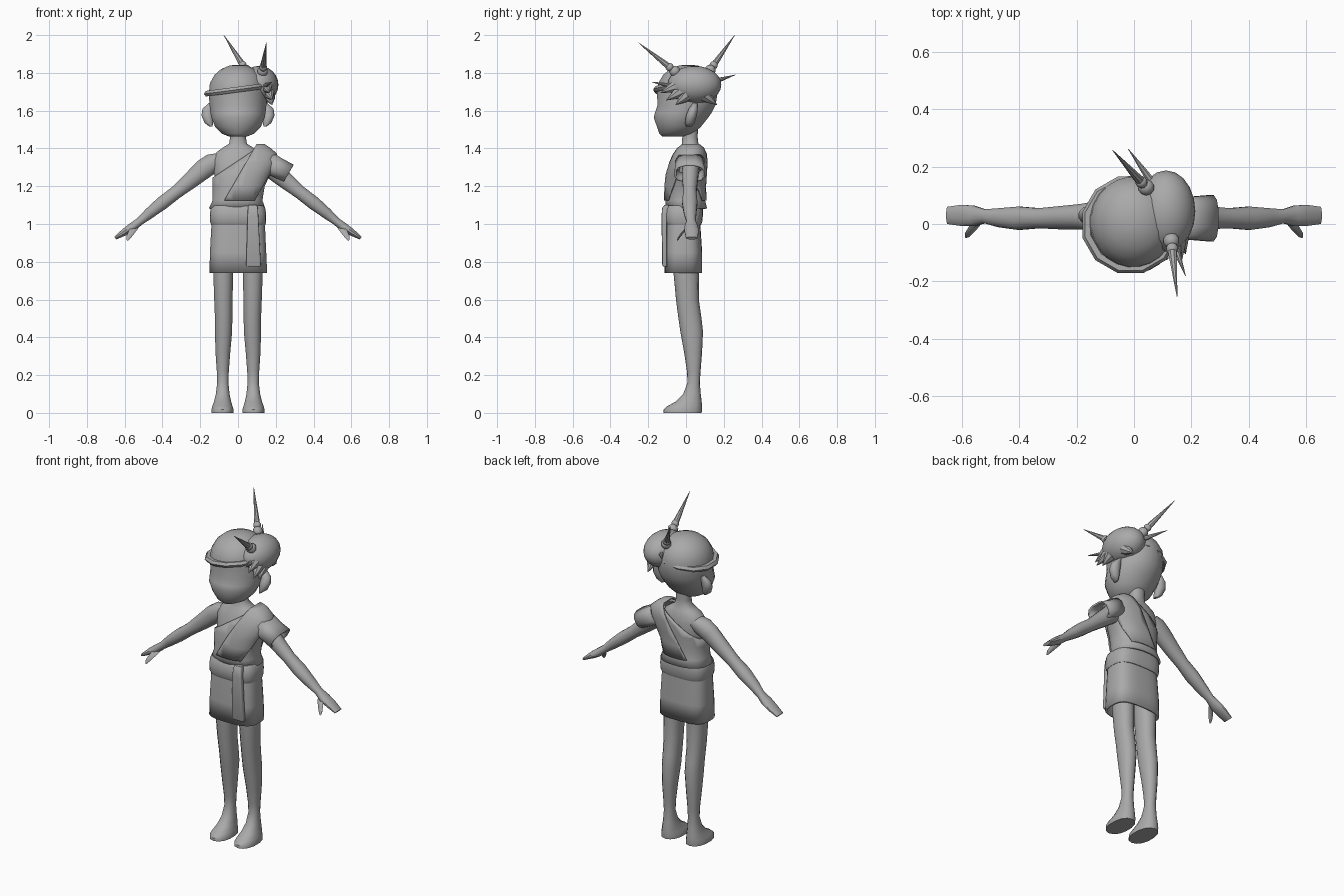
import bpy, bmesh, math
from mathutils import Vector

grey = bpy.data.materials.new("plain_grey")
grey.diffuse_color = (0.4, 0.4, 0.4, 1)


def finish(name, bm, angle=40, thick=0, subdiv=0):
    bmesh.ops.recalc_face_normals(bm, faces=bm.faces)
    me = bpy.data.meshes.new(name)
    bm.to_mesh(me)
    bm.free()
    me.materials.append(grey)
    ob = bpy.data.objects.new(name, me)
    bpy.context.collection.objects.link(ob)
    if thick:
        m = ob.modifiers.new("thickness", 'SOLIDIFY')
        m.thickness, m.offset = thick, -1
    if subdiv:
        m = ob.modifiers.new("smooth", 'SUBSURF')
        m.levels = m.render_levels = subdiv
    bpy.ops.object.select_all(action='DESELECT')
    ob.select_set(True)
    bpy.context.view_layer.objects.active = ob
    bpy.ops.object.shade_smooth_by_angle(angle=math.radians(angle))
    return ob


def loft(rings, n=16, power=1.0, u=(1, 0, 0), v=(0, 1, 0), caps=True):
    """Skin rings of (centre, u radius, v radius); power < 1 squares the section."""
    bm = bmesh.new()
    u, v, loops = Vector(u), Vector(v), []
    for c, ru, rv in rings:
        loop = []
        for i in range(n):
            a = 2 * math.pi * (i + 0.5) / n
            cs, sn = math.cos(a), math.sin(a)
            cs, sn = (math.copysign(abs(t) ** power, t) for t in (cs, sn))
            loop.append(bm.verts.new(Vector(c) + u * cs * ru + v * sn * rv))
        loops.append(loop)
    for a, b in zip(loops, loops[1:]):
        for i in range(n):
            j = (i + 1) % n
            bm.faces.new((a[i], a[j], b[j], b[i]))
    if caps:
        bm.faces.new(loops[0])
        bm.faces.new(loops[-1])
    return bm


def boxes(rows):
    """Rows of (z, x min, x max, y min, y max) to level rings."""
    return [(((a + b) / 2, (c + d) / 2, z), (b - a) / 2, (d - c) / 2)
            for z, a, b, c, d in rows]


def cut(bm, point, normal):
    """Discard everything on the normal side of a plane."""
    bmesh.ops.bisect_plane(bm, geom=bm.verts[:] + bm.edges[:] + bm.faces[:],
                           plane_co=point, plane_no=normal, clear_outer=True)


def spike(name, base, tip, r, n=8):
    """Tapering shaft from base to tip."""
    base, tip = Vector(base), Vector(tip)
    d = (tip - base).normalized()
    u = d.orthogonal().normalized()
    finish(name, loft([(base, r, r), (base.lerp(tip, .3), r * .8, r * .8),
                       (tip, .001, .001)], n, 1, u, d.cross(u)))


def ball(name, centre, radii, seg=16, rings=10):
    bm = bmesh.new()
    bmesh.ops.create_uvsphere(bm, u_segments=seg, v_segments=rings, radius=1)
    bmesh.ops.scale(bm, vec=radii, verts=bm.verts)
    bmesh.ops.translate(bm, vec=centre, verts=bm.verts)
    return finish(name, bm, 60)


# Legs, feet, arms, hands and ears on both sides
leg = [(0, .022, .142, -.118, .083), (.018, .022, .142, -.118, .085),
       (.035, .028, .137, -.1, .085), (.06, .035, .128, -.055, .083),
       (.1, .044, .118, -.015, .078), (.16, .05, .111, .008, .073),
       (.22, .048, .113, .005, .077), (.32, .04, .12, -.01, .085),
       (.43, .03, .123, -.03, .09), (.5, .029, .123, -.04, .082),
       (.6, .028, .127, -.053, .068), (.74, .024, .132, -.066, .068),
       (.88, .015, .134, -.075, .07)]
arm = [(.09, .03, 1.345, .04, .05), (.13, .028, 1.325, .055, .052),
       (.18, .025, 1.292, .055, .046), (.25, .022, 1.232, .046, .042),
       (.33, .02, 1.166, .036, .036), (.4, .02, 1.112, .037, .042),
       (.47, .022, 1.056, .03, .034), (.52, .027, 1.014, .022, .025),
       (.56, .028, .983, .024, .037), (.6, .03, .957, .02, .038),
       (.65, .03, .925, .009, .031)]
for side, s in (("left", 1), ("right", -1)):
    rows = [(z, min(a * s, b * s), max(a * s, b * s), c, d) for z, a, b, c, d in leg]
    finish(side + "_leg", loft(boxes(rows), 14, .9))
    finish(side + "_arm", loft([((x * s, y, z), ru, rv) for x, y, z, ru, rv in arm],
                               12, .95, (.64 * s, 0, .77)))
    thumb = [((.545 * s, .01, .985), .018, .02), ((.565 * s, -.018, .955), .016, .016),
             ((.58 * s, -.036, .93), .012, .013), ((.585 * s, -.044, .915), .005, .006)]
    finish(side + "_thumb", loft(thumb, 8, 1, (.9 * s, 0, .4), (0, .8, .6)))
    ear = [(1.515, .135, .15, .0, .03), (1.535, .13, .178, -.005, .045),
           (1.575, .13, .195, 0, .058), (1.61, .13, .19, .015, .062),
           (1.64, .135, .155, .035, .062)]
    rows = [(z, min(a * s, b * s), max(a * s, b * s), c, d) for z, a, b, c, d in ear]
    finish(side + "_ear", loft(boxes(rows), 10), 50)

# Body and neck
body = [(1.0, -.12, .12, -.08, .07), (1.1, -.12, .12, -.085, .08),
        (1.2, -.124, .124, -.088, .088), (1.28, -.128, .128, -.08, .095),
        (1.34, -.135, .135, -.062, .093), (1.38, -.115, .115, -.045, .085),
        (1.405, -.08, .08, -.03, .075), (1.425, -.048, .048, -.022, .066),
        (1.46, -.042, .042, -.02, .062), (1.53, -.045, .045, -.02, .065)]
finish("body", loft(boxes(body), 20, .9), 60)

# Head with a blunt jaw and round crown
head = [(1.462, -.045, .045, -.125, -.01), (1.478, -.085, .085, -.142, .04),
        (1.515, -.122, .122, -.155, .08), (1.565, -.143, .143, -.172, .12),
        (1.59, -.147, .147, -.165, .138), (1.63, -.152, .152, -.152, .158),
        (1.69, -.156, .152, -.155, .168), (1.745, -.15, .146, -.148, .165),
        (1.79, -.125, .125, -.122, .142), (1.82, -.09, .09, -.085, .11),
        (1.838, -.048, .05, -.04, .065), (1.843, -.015, .015, -.008, .03)]
finish("head", loft(boxes(head), 24), 60)

# Tilted headband
bm = bmesh.new()
n, m = 12, 6
ring = []
for i in range(n):
    a = 2 * math.pi * (i + .5) / n
    row = []
    for j in range(m):
        b = 2 * math.pi * j / m
        k = .154 + .02 * math.cos(b)
        x = -.012 + k * math.cos(a)
        row.append(bm.verts.new((x, -.003 + k * math.sin(a),
                                 1.712 + .13 * x + .017 * math.sin(b))))
    ring.append(row)
for i in range(n):
    for j in range(m):
        p, q = ring[i], ring[(i + 1) % n]
        bm.faces.new((p[j], q[j], q[(j + 1) % m], p[(j + 1) % m]))
finish("headband", bm, 35)

# Swept side hair with pointed locks
ball("side_hair", (.112, .045, 1.737), (.102, .142, .1), 20, 12)
for i, (b, t) in enumerate([((.15, -.05, 1.73), (.165, -.135, 1.695)),
                            ((.16, -.03, 1.7), (.18, -.105, 1.655)),
                            ((.165, 0, 1.68), (.18, -.055, 1.63)),
                            ((.15, .1, 1.68), (.14, .165, 1.63))]):
    spike(f"hair_lock_{i}", b, t, .034)

# Hair pins with beads
pins = [((.045, .125, 1.81), (-.075, .258, 2.0), .019, True),
        ((.06, .15, 1.755), (-.02, .262, 1.79), .014, False),
        ((.13, -.055, 1.805), (.15, -.252, 1.96), .019, True),
        ((.14, -.07, 1.73), (.18, -.182, 1.752), .014, False)]
for i, (b, t, r, beads) in enumerate(pins):
    spike(f"hair_pin_{i}", b, t, r)
    if beads:
        for j, f in enumerate((.02, .16)):
            c = Vector(b).lerp(Vector(t), f)
            ball(f"pin_bead_{i}_{j}", c, [.029 - .007 * j] * 3, 10, 7)

# One-shouldered tunic: clipped along a diagonal
tunic = [(1.083, -.155, .145, -.108, .112), (1.125, -.135, .13, -.108, .102),
         (1.2, -.135, .142, -.106, .1), (1.26, -.138, .17, -.1, .104),
         (1.32, -.14, .205, -.08, .108), (1.365, -.13, .2, -.06, .104),
         (1.395, -.04, .165, -.038, .09), (1.415, .06, .135, -.01, .065)]
bm = loft(boxes(tunic), 28, .85, caps=False)
bmesh.ops.holes_fill(bm, edges=[e for e in bm.edges if e.is_boundary
                                and e.verts[0].co.z > 1.4])
cut(bm, (-.135, 0, 1.245), (-.6, 0, .9))
finish("tunic", bm, 50, .012)

# Raised drape over the shoulder, between two diagonals
drape = [(z, a - .007, b + .007, c - .009, d + .007) for z, a, b, c, d in tunic[1:]]
drape = [(z + (.008 if z > 1.3 else 0), *r) for z, *r in drape]
bm = loft(boxes(drape), 28, .85, caps=False)
bmesh.ops.holes_fill(bm, edges=[e for e in bm.edges if e.is_boundary
                                and e.verts[0].co.z > 1.4])
cut(bm, (.085, 0, 1.4), (-.87, 0, .5))
cut(bm, (.215, 0, 1.345), (.87, 0, -.5))
finish("shoulder_drape", bm, 50, .008)

# Flared short sleeve
finish("sleeve", loft([((.16, .022, 1.325), .06, .078), ((.21, .02, 1.297), .056, .078),
                       ((.268, .02, 1.268), .055, .083)], 12, .75,
                      (.5, 0, .87), caps=False), 40, .01)

# Wrapped skirt, open at the hem
skirt = [(.74, -.152, .155, -.115, .086), (.85, -.149, .15, -.113, .086),
         (1.0, -.141, .143, -.105, .076), (1.08, -.13, .13, -.098, .076)]
finish("skirt", loft(boxes(skirt), 28, .65, caps=False), 40, .012)

# Belt with a knot and hanging end
for name, rows in (("belt", [(.995, -.142, .145, -.108, .08), (1.01, -.148, .15, -.116, .086),
                             (1.045, -.15, .15, -.118, .09), (1.08, -.146, .146, -.114, .09),
                             (1.098, -.135, .135, -.104, .085)]),
                   ("belt_end", [(.775, .045, .118, -.122, -.1), (.785, .043, .121, -.126, -.1),
                                 (1.04, .05, .108, -.13, -.1), (1.085, .052, .105, -.126, -.09),
                                 (1.1, .055, .1, -.115, -.09)])):
    finish(name, loft(boxes(rows), 28, .65 if name == "belt" else .35), 45)
